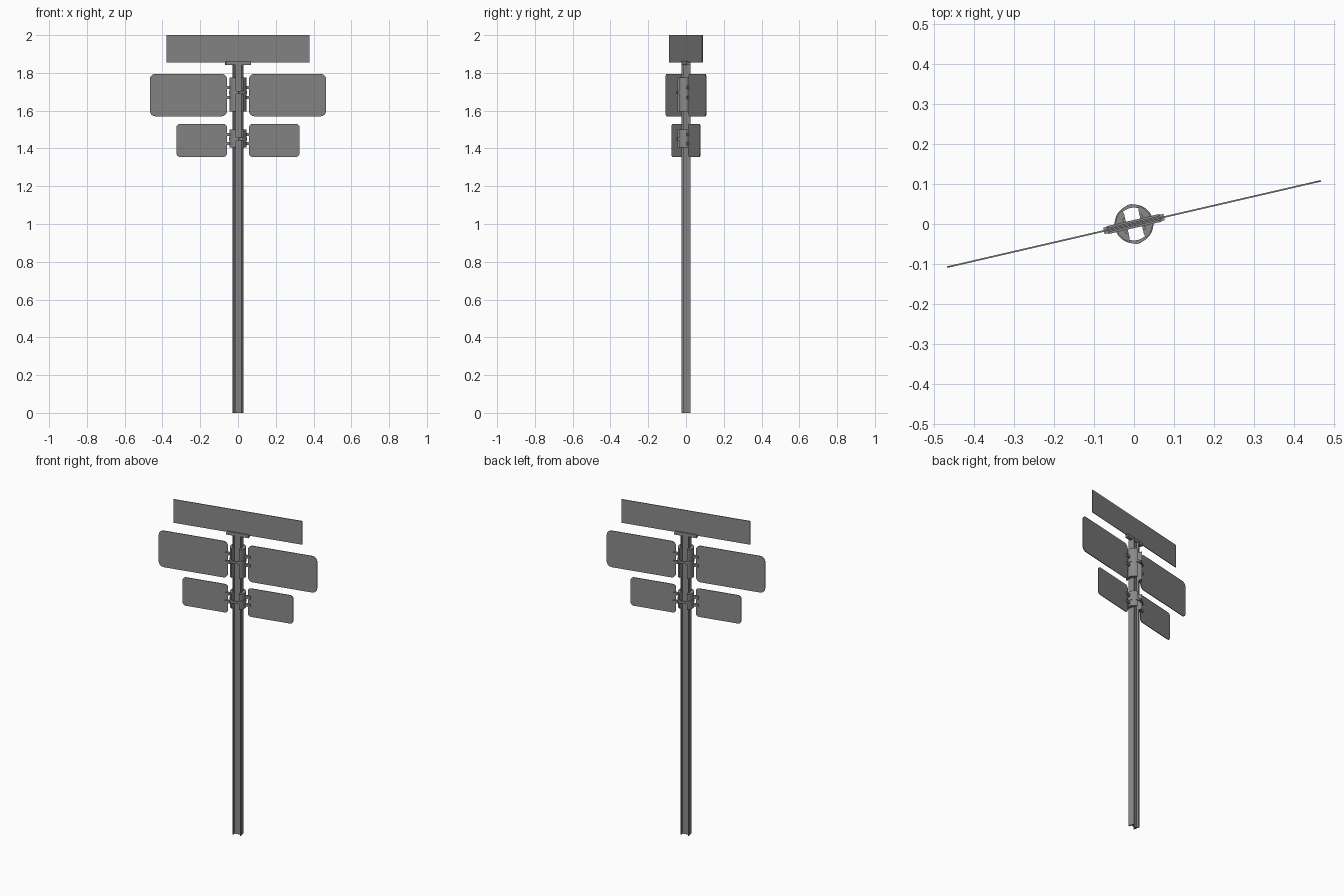
import bpy, bmesh, math
from mathutils import Matrix

cube = bpy.data.objects.get("Cube")
if cube:
    bpy.data.objects.remove(cube, do_unlink=True)

TURN = Matrix.Rotation(math.radians(13), 4, 'Z')

gray = bpy.data.materials.new("plain gray")
gray.use_nodes = True
gray.diffuse_color = (0.25, 0.25, 0.25, 1)
gray.node_tree.nodes["Principled BSDF"].inputs["Base Color"].default_value = (0.25, 0.25, 0.25, 1)


def finish(name, bm):
    """Turn the mesh to the sign direction and add it to the scene."""
    bmesh.ops.recalc_face_normals(bm, faces=bm.faces[:])
    bm.transform(TURN)
    mesh = bpy.data.meshes.new(name)
    bm.to_mesh(mesh)
    bm.free()
    mesh.materials.append(gray)
    obj = bpy.data.objects.new(name, mesh)
    bpy.context.collection.objects.link(obj)
    return obj


def smooth(obj):
    bpy.ops.object.select_all(action='DESELECT')
    obj.select_set(True)
    bpy.context.view_layer.objects.active = obj
    bpy.ops.object.shade_smooth_by_angle(angle=math.radians(30))


def extrude(name, outline, low, high):
    """Extrude a flat xy outline from low to high."""
    bm = bmesh.new()
    face = bm.faces.new([bm.verts.new((x, y, low)) for x, y in outline])
    grown = bmesh.ops.extrude_face_region(bm, geom=[face])["geom"]
    verts = [g for g in grown if isinstance(g, bmesh.types.BMVert)]
    bmesh.ops.translate(bm, verts=verts, vec=(0, 0, high - low))
    return finish(name, bm)


def box(name, center, size):
    bm = bmesh.new()
    bmesh.ops.create_cube(bm, size=1, matrix=Matrix.Translation(center) @ Matrix.Diagonal((*size, 1)))
    return finish(name, bm)


def panel(name, x0, x1, z0, z1, radius):
    """Thin upright sheet with rounded corners."""
    bm = bmesh.new()
    matrix = Matrix.Translation(((x0 + x1) / 2, 0, (z0 + z1) / 2)) @ Matrix.Diagonal((x1 - x0, 0.004, z1 - z0, 1))
    bmesh.ops.create_cube(bm, size=1, matrix=matrix)
    if radius:
        edges = [e for e in bm.edges if abs(e.verts[0].co.y - e.verts[1].co.y) > 0.001]
        bmesh.ops.bevel(bm, geom=edges, offset=radius, segments=6, profile=0.5, affect='EDGES')
    return finish(name, bm)


def arc(radius, start, end, steps):
    angles = [math.radians(start + (end - start) * i / steps) for i in range(steps + 1)]
    return [(radius * math.cos(a), radius * math.sin(a)) for a in angles]


def ring(name, inner, outer, low, high):
    """Closed band around the post."""
    bm = bmesh.new()
    profile = [(inner, low), (outer, low), (outer, high), (inner, high)]
    verts = [bm.verts.new((r, 0, z)) for r, z in profile]
    edges = [bm.edges.new((verts[i], verts[(i + 1) % 4])) for i in range(4)]
    bmesh.ops.spin(bm, geom=verts + edges, axis=(0, 0, 1), cent=(0, 0, 0),
                   angle=math.tau, steps=40, use_merge=True)
    bmesh.ops.remove_doubles(bm, verts=bm.verts[:], dist=0.0001)
    smooth(finish(name, bm))


# Post with an H section: two flanges joined by a web
W, D, FLANGE, WEB = 0.0255, 0.019, 0.007, 0.004
quarter = [(W, D), (W - FLANGE, D), (W - FLANGE, WEB)]
half = quarter + [(-x, y) for x, y in reversed(quarter)]
extrude("post", half + [(-x, -y) for x, y in half], 0, 1.845)

# Top sign and its holder
panel("top_sign", -0.388, 0.388, 1.855, 2.0, 0)
box("top_holder_base", (0, 0, 1.848), (0.136, 0.02, 0.012))
for side in (-1, 1):
    box("top_holder_lip", (0, side * 0.007, 1.857), (0.13, 0.006, 0.012))

# Two tiers: sign length, sign bottom and top, clamp bottom and top, arm heights, corner
tiers = [
    ("large", 0.478, 1.57, 1.795, 1.595, 1.775, (1.67, 1.722), 0.03),
    ("small", 0.334, 1.355, 1.53, 1.405, 1.5, (1.425, 1.474), 0.02),
]
for tier, reach, z0, z1, c0, c1, arms, corner in tiers:
    middle = sum(arms) / 2
    ring(tier + "_clamp_band", 0.041, 0.0485, middle - 0.008, middle + 0.008)
    for side, label in ((1, "left"), (-1, "right")):
        x0, x1 = sorted((side * 0.06, side * reach))
        panel(f"{label}_{tier}_sign", x0, x1, z0, z1, corner)

        # Curved clamp half over one flange
        shell = arc(0.046, -62, 62, 14) + [(W - FLANGE, 0.03), (W - FLANGE, -0.03)]
        smooth(extrude(f"{label}_{tier}_clamp", [(side * x, y) for x, y in shell], c0, c1))

        # Forked arms gripping the sign edge
        for z in arms:
            box(f"{label}_{tier}_arm", (side * 0.051, 0, z), (0.022, 0.014, 0.016))
            for face in (-1, 1):
                box(f"{label}_{tier}_grip", (side * 0.066, face * 0.005, z), (0.022, 0.006, 0.016))

        # Band bolt on the front or back
        box(f"{label}_{tier}_bolt", (0, side * 0.046, middle), (0.014, 0.008, 0.014))
